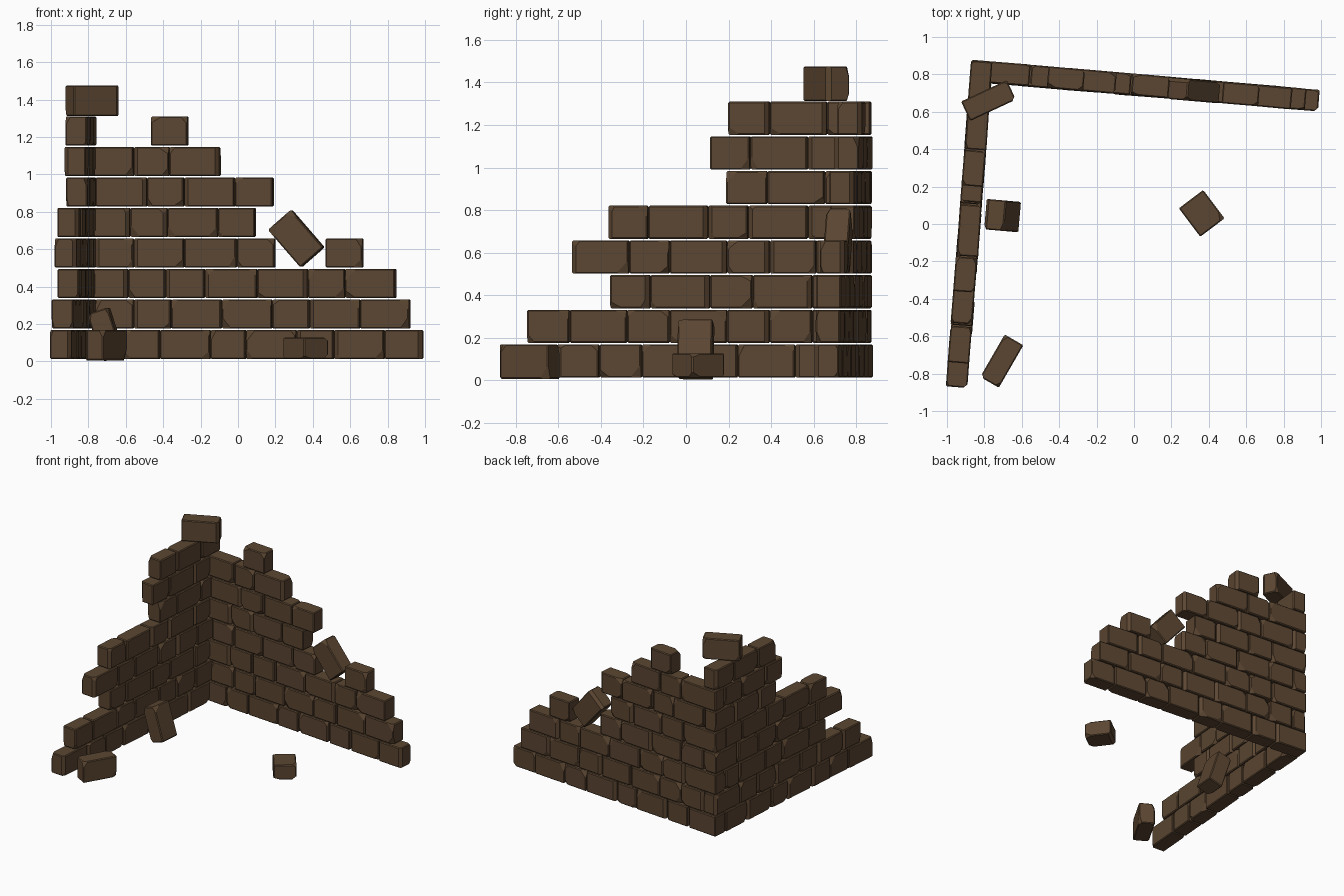
import bpy, bmesh, math, random
from mathutils import Matrix, Vector

if "Cube" in bpy.data.objects:
    bpy.data.objects.remove(bpy.data.objects["Cube"])

random.seed(7)
T, H, PITCH, Z0 = 0.115, 0.156, 0.163, 0.013   # wall thickness, brick height, course pitch, base

stone = bpy.data.materials.new("brown_stone")
stone.diffuse_color = (0.105, 0.061, 0.031, 1)
stone.use_nodes = True
stone.node_tree.nodes["Principled BSDF"].inputs["Base Color"].default_value = stone.diffuse_color


def cut(bm, point, normal):
    """Slice a chip off a convex brick and close the hole."""
    bmesh.ops.bisect_plane(bm, geom=bm.verts[:] + bm.edges[:] + bm.faces[:],
                           plane_co=point, plane_no=Vector(normal).normalized(),
                           clear_outer=True)
    bmesh.ops.holes_fill(bm, edges=[e for e in bm.edges if e.is_boundary], sides=0)


def add_brick(target, length, matrix, height=H):
    """Bevelled block with randomly chipped corners, added to the target bmesh."""
    bm = bmesh.new()
    bmesh.ops.create_cube(bm, size=1, matrix=Matrix.Diagonal((length, T, height, 1)))
    bmesh.ops.bevel(bm, geom=bm.edges[:], offset=0.006, segments=1, affect='EDGES')
    corners = [(x, y, z) for x in (-1, 1) for y in (-1, 1) for z in (-1, 1)]
    for i, (sx, sy, sz) in enumerate(random.sample(corners, 4)):
        a, b, c = random.uniform(.03, .06), random.uniform(.015, .03), random.uniform(.03, .07)
        corner = Vector((sx * length / 2, sy * T / 2, sz * height / 2))
        if i == 3:      # one upright edge is worn along its whole height
            cut(bm, corner - Vector((sx * .02, 0, 0)), (sx / .02, sy / .02, 0))
        else:
            cut(bm, corner - Vector((sx * a, 0, 0)), (sx / a, sy / b, sz / c))
    bmesh.ops.recalc_face_normals(bm, faces=bm.faces[:])
    bm.transform(matrix)
    tmp = bpy.data.meshes.new("tmp")
    bm.to_mesh(tmp)
    bm.free()
    target.from_mesh(tmp)
    bpy.data.meshes.remove(tmp)


def finish(name, bm):
    mesh = bpy.data.meshes.new(name)
    bm.to_mesh(mesh)
    bm.free()
    mesh.materials.append(stone)
    bpy.context.collection.objects.link(bpy.data.objects.new(name, mesh))


# The two walls meet at the outer corner and run along u (back) and v (left)
corner = Vector((-0.87, 0.877, 0))
ua, va = math.radians(4.9), math.radians(4.4)
u = Vector((math.cos(ua), -math.sin(ua), 0))
v = Vector((-math.sin(va), -math.cos(va), 0))


def build_course(name, row, joints, along, inward):
    bm = bmesh.new()
    yaw = math.atan2(along.y, along.x)
    for a, b in zip(joints, joints[1:]):
        if b - a < 0.03:
            continue
        pos = corner + along * (a + b) / 2 + inward * (T / 2 + random.uniform(-.002, .002))
        pos.z = Z0 + row * PITCH + H / 2
        turn = yaw + math.radians(random.uniform(-.6, .6))
        add_brick(bm, b - a - 0.005, Matrix.Translation(pos) @ Matrix.Rotation(turn, 4, 'Z'))
    finish(f"{name}_course_{row + 1}", bm)


# Joint positions in x for each back wall course
back = [(-.61, -.41, -.14, .05, .32, .52, .79, .995),
        (-.55, -.35, -.08, .19, .39, .66, .925),
        (-.58, -.38, -.17, .11, .38, .58, .85),
        (-.55, -.28, 0, .205),
        (-.57, -.37, -.10, .10),
        (-.48, -.28, -.01, .195),
        (-.55, -.36, -.09)]
# Joint positions in y for each left wall course
left = [(.52, .25, .07, -.2, -.4, -.6, -.87),
        (.60, .40, .20, -.07, -.27, -.54, -.74),
        (.60, .32, .12, -.16, -.35),
        (.62, .40, .20, -.07, -.26, -.53),
        (.58, .30, .11, -.17, -.36),
        (.66, .39, .195),
        (.58, .31, .12),
        (.67, .40, .205)]

# Courses alternate which wall owns the corner brick
for row, xs in enumerate(back):
    start = T if row % 2 else 0
    build_course("back_wall", row, [start] + [(x + .87) / math.cos(ua) for x in xs], u, v)
for row, ys in enumerate(left):
    start = 0 if row % 2 else T
    build_course("left_wall", row, [start] + [(.877 - y) / math.cos(va) for y in ys], v, u)

# Single bricks still standing on the back wall
for row, x0, x1 in ((3, .475, .675), (7, -.46, -.26)):
    build_course("back_wall_single_brick", row,
                 [(x + .87) / math.cos(ua) for x in (x0, x1)], u, v)

# Loose bricks: name, length, centre, yaw, pitch, roll (degrees)
loose = [("corner_top_brick", .27, (-.778, .66, 1.394), 25, 0, 0),
         ("tilted_wall_brick", .266, (.312, .715, .657), -4.9, 49, 0),
         ("leaning_brick", .265, (-.705, .045, .145), -5, 72, 90),
         ("fallen_flat_brick", .19, (.362, .057, .07), -53, 0, 90),
         ("fallen_upright_brick", .262, (-.707, -.733, .088), 60, 0, 0)]
for name, length, centre, yaw, pitch, roll in loose:
    bm = bmesh.new()
    m = Matrix.Translation(centre)
    for angle, axis in ((yaw, 'Z'), (pitch, 'Y'), (roll, 'X')):
        m = m @ Matrix.Rotation(math.radians(angle), 4, axis)
    add_brick(bm, length, m, 0.163)
    finish(name, bm)
